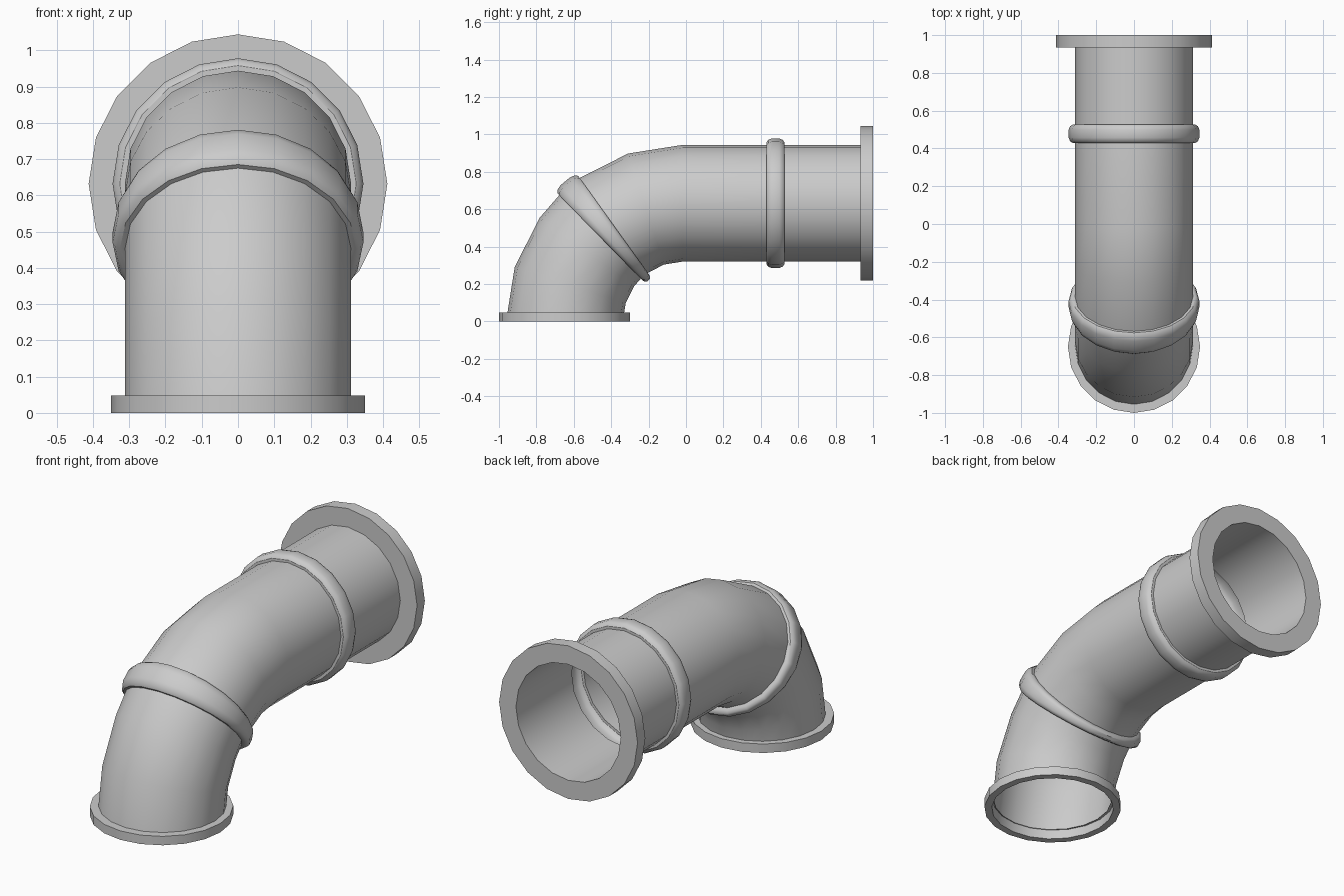
import bpy, bmesh
from math import sin, cos, pi, radians
from mathutils import Vector

if "Cube" in bpy.data.objects:
    bpy.data.objects.remove(bpy.data.objects["Cube"])

SIDES = 20
BEND_R = 0.632            # centreline radius of the elbow
BEND_Y = -0.018           # y of the elbow's centre (at z = 0)
BEND_LEN = BEND_R * pi / 2
PIPE_R = 0.312


def frame(s):
    """Centre point and outward direction of the path at distance s."""
    a = min(s / BEND_R, pi / 2)
    out = Vector((0, -cos(a), sin(a)))
    centre = Vector((0, BEND_Y, 0)) + out * BEND_R
    if s > BEND_LEN:
        centre.y += s - BEND_LEN
    return centre, out


def base_frame(s):
    """Straight vertical path for the floor flange."""
    return Vector((0, BEND_Y - BEND_R, s)), Vector((0, -1, 0))


def sweep(name, profile, path=frame):
    """Skin 20-sided loops given as (distance, radius) along the path."""
    bm = bmesh.new()
    loops = []
    for s, r in profile:
        c, out = path(s)
        loops.append([bm.verts.new(c + out * r * cos(t) + Vector((r * sin(t), 0, 0)))
                      for t in (2 * pi * i / SIDES for i in range(SIDES))])
    for a, b in zip(loops, loops[1:]):
        for i in range(SIDES):
            j = (i + 1) % SIDES
            bm.faces.new((a[i], a[j], b[j], b[i]))
    bmesh.ops.recalc_face_normals(bm, faces=bm.faces)
    mesh = bpy.data.meshes.new(name)
    bm.to_mesh(mesh)
    bm.free()
    ob = bpy.data.objects.new(name, mesh)
    bpy.context.collection.objects.link(ob)
    bpy.ops.object.select_all(action='DESELECT')
    ob.select_set(True)
    bpy.context.view_layer.objects.active = ob
    bpy.ops.object.shade_smooth_by_angle(angle=radians(35))
    return ob


def bead(s):
    """Rounded collar pressed out of the pipe wall."""
    half = [(-0.048, 0.0), (-0.048, 0.014), (-0.039, 0.027), (-0.021, 0.034)]
    full = half + [(-d, h) for d, h in reversed(half)]
    return [(s + d, PIPE_R + h) for d, h in full]


def at(deg):
    return BEND_R * radians(deg)


END = BEND_LEN + 1.0 - BEND_Y

# Pipe wall: elbow, two collars and straight run
sweep("pipe", [(at(d), PIPE_R) for d in (0, 18, 36)]
      + bead(at(50))
      + [(at(72), PIPE_R), (at(90), PIPE_R)]
      + bead(BEND_LEN + 0.478 - BEND_Y)
      + [(END, PIPE_R)])

# Floor flange and larger end flange
sweep("base_flange", [(0, PIPE_R), (0, 0.35), (0.048, 0.35), (0.048, 0.30)], base_frame)
sweep("end_flange", [(END - 0.066, PIPE_R), (END - 0.066, 0.412), (END, 0.412), (END, PIPE_R)])
